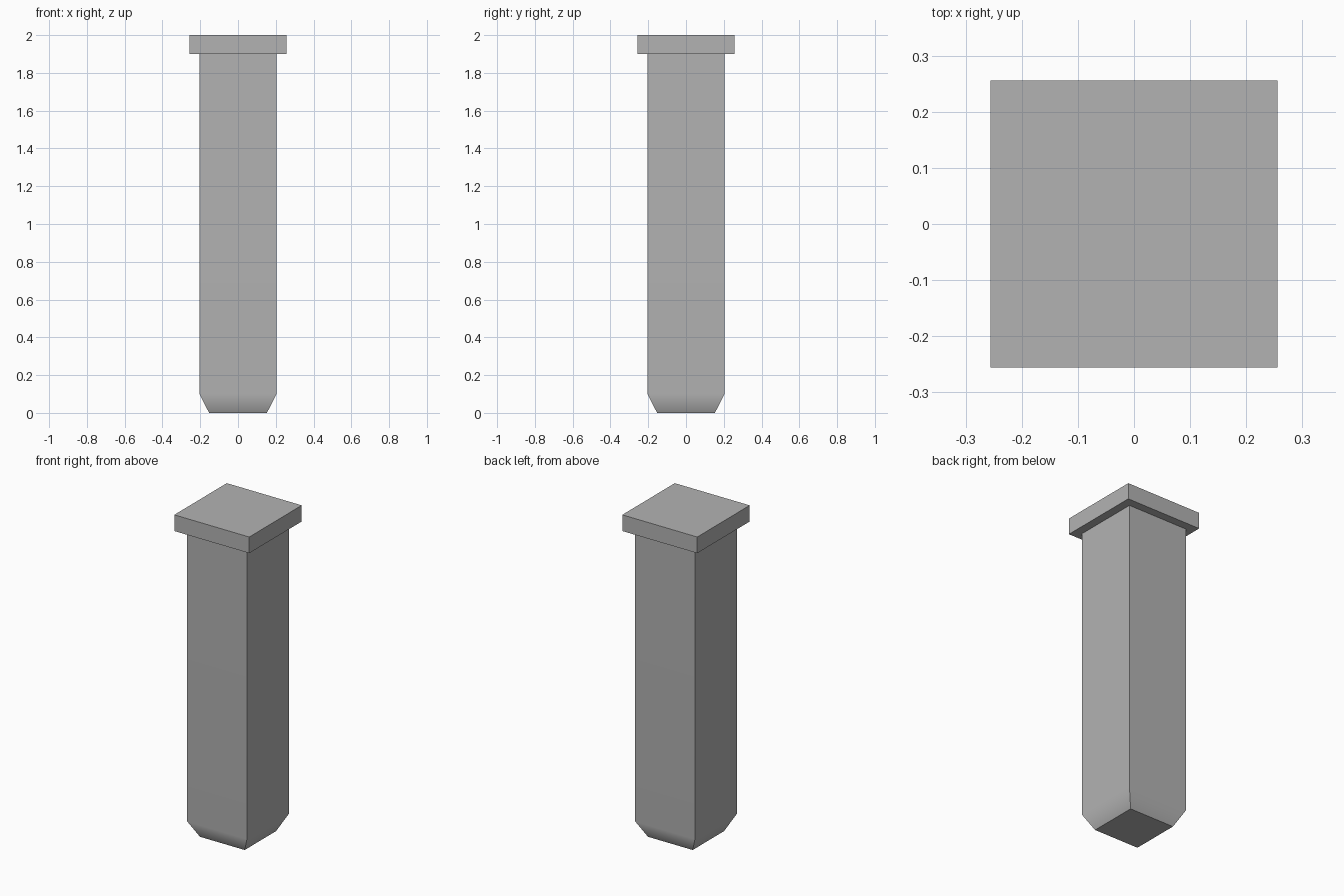
import bpy
import bmesh
import math

if "Cube" in bpy.data.objects:
    bpy.data.objects.remove(bpy.data.objects["Cube"])

# Square profile as (half width, height), from the tapered foot to the cap
PROFILE = [(0.153, 0.0), (0.204, 0.1), (0.204, 1.9), (0.256, 1.9), (0.256, 2.0)]
CORNERS = [(-1, -1), (1, -1), (1, 1), (-1, 1)]

bm = bmesh.new()
rings = [[bm.verts.new((sx * h, sy * h, z)) for sx, sy in CORNERS] for h, z in PROFILE]

# Foot, shaft, cap underside and cap sides
for low, high in zip(rings, rings[1:]):
    for i in range(4):
        j = (i + 1) % 4
        bm.faces.new((low[i], low[j], high[j], high[i]))

# Closed bottom and top
bm.faces.new(rings[0][::-1])
bm.faces.new(rings[-1])
bmesh.ops.recalc_face_normals(bm, faces=bm.faces[:])

mesh = bpy.data.meshes.new("capped_post")
bm.to_mesh(mesh)
bm.free()
post = bpy.data.objects.new("capped_post", mesh)
bpy.context.collection.objects.link(post)

# Dark grey finish
grey = bpy.data.materials.new("dark_grey")
grey.diffuse_color = (0.45, 0.45, 0.45, 1.0)
grey.use_nodes = True
grey.node_tree.nodes["Principled BSDF"].inputs["Base Color"].default_value = grey.diffuse_color
mesh.materials.append(grey)

# Soft bend between foot and shaft, all other edges sharp
bpy.context.view_layer.objects.active = post
post.select_set(True)
bpy.ops.object.shade_smooth_by_angle(angle=math.radians(30))

# Keep the large shaft faces evenly shaded
weighted = post.modifiers.new("weighted_normals", 'WEIGHTED_NORMAL')
weighted.keep_sharp = True
